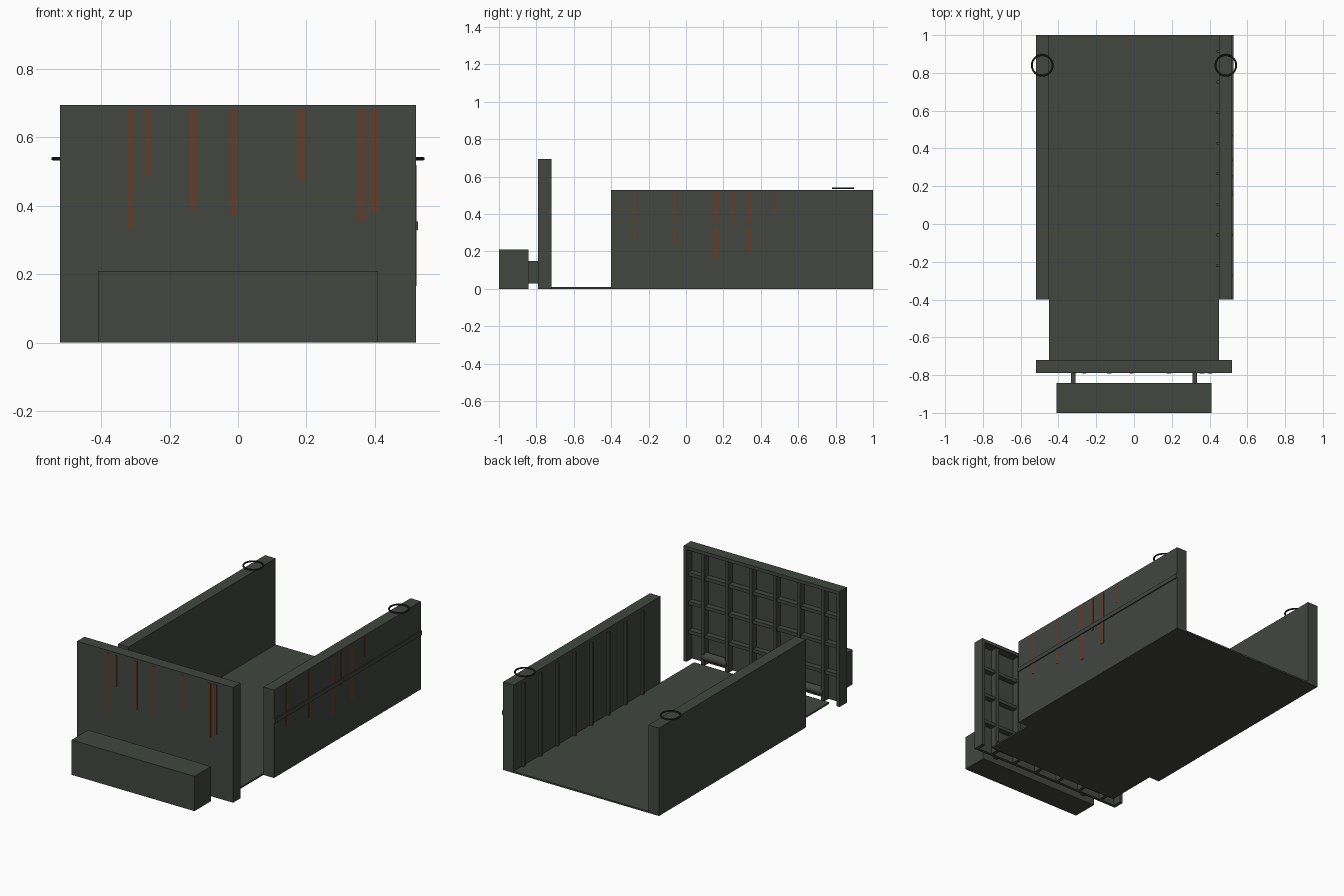
import bpy
import math

if "Cube" in bpy.data.objects:
    bpy.data.objects.remove(bpy.data.objects["Cube"], do_unlink=True)


def make_material(name, rgb):
    mat = bpy.data.materials.new(name)
    mat.use_nodes = True
    color = (*rgb, 1)
    mat.diffuse_color = color
    mat.node_tree.nodes["Principled BSDF"].inputs["Base Color"].default_value = color
    return mat


PAINT = make_material("grey green paint", (0.054, 0.061, 0.051))
RUST = make_material("rust brown", (0.117, 0.048, 0.024))
IRON = make_material("dark iron", (0.02, 0.021, 0.019))


def box(name, x, y, z, mat=PAINT):
    """Box spanning the given (low, high) ranges."""
    bpy.ops.mesh.primitive_cube_add(size=1)
    ob = bpy.context.object
    ob.name = name
    spans = (x, y, z)
    for v in ob.data.vertices:
        v.co = [s[0] if c < 0 else s[1] for c, s in zip(v.co, spans)]
    ob.data.materials.append(mat)
    return ob


def around(center, width):
    return (center - width / 2, center + width / 2)


# Floor and side walls
HALF, INNER = 0.52, 0.45
box("floor", (-INNER, INNER), (-0.72, 1), (0, 0.01))
box("right_wall", (-HALF, -INNER), (-0.4, 1), (0, 0.53))
box("left_wall", (INNER, HALF), (-0.4, 1), (0, 0.53))
box("left_wall_rail", (HALF, 0.527), (-0.4, 1), (0.33, 0.355))
for i in range(8):
    box("left_wall_rib", (0.436, INNER), around(-0.22 + i * 0.162, 0.014), (0.01, 0.51))

# Front gate: thin plate, rim and a grid of stiffeners behind it
GATE_TOP, FRONT, BACK = 0.695, -0.79, -0.72
box("gate_plate", (-HALF, HALF), (FRONT, -0.772), (0, GATE_TOP))
box("gate_top_flange", (-HALF, HALF), (-0.772, BACK), (GATE_TOP - 0.02, GATE_TOP))
for side in (-1, 1):
    edges = sorted((side * (HALF - 0.02), side * HALF))
    box("gate_side_flange", edges, (-0.772, BACK), (0, GATE_TOP - 0.02))
for i in range(6):
    box("gate_vertical_rib", around(-0.4 + i * 0.16, 0.02), (-0.772, -0.728), (0, GATE_TOP - 0.02))
for i in range(1, 4):
    box("gate_cross_rib", (-0.5, 0.5), (-0.772, -0.738), around(i * GATE_TOP / 4, 0.02))

# Bumper, its arms and the hinge barrels
box("bumper", (-0.41, 0.41), (-1, -0.843), (0, 0.21))
for side in (-1, 1):
    box("bumper_arm", around(side * 0.322, 0.025), (-0.843, FRONT), (0.03, 0.15))
    bpy.ops.mesh.primitive_cylinder_add(
        vertices=16, radius=0.025, depth=0.16,
        location=(side * 0.32, -0.747, 0.05), rotation=(0, math.pi / 2, 0))
    barrel = bpy.context.object
    barrel.name = "hinge_barrel"
    barrel.data.materials.append(PAINT)
    bpy.ops.object.shade_smooth_by_angle()

    # Lifting ring lying on the wall
    bpy.ops.mesh.primitive_torus_add(
        major_segments=32, minor_segments=8, major_radius=0.055, minor_radius=0.005,
        location=(side * 0.486, 0.84, 0.538))
    ring = bpy.context.object
    ring.name = "lifting_ring"
    ring.data.materials.append(IRON)
    bpy.ops.object.shade_smooth_by_angle()

# Rust streaks on the gate: position, lower end, width
for x, low, width in ((-0.315, 0.33, 0.016), (-0.263, 0.49, 0.017), (-0.13, 0.39, 0.024),
                      (-0.012, 0.37, 0.02), (0.185, 0.475, 0.024), (0.36, 0.355, 0.024),
                      (0.4, 0.38, 0.024)):
    box("gate_rust_streak", around(x, width), (FRONT - 0.002, FRONT), (low, 0.68), RUST)

# Rust streaks on the left wall
for y, low, width in ((-0.275, 0.265, 0.018), (-0.06, 0.235, 0.018), (0.16, 0.165, 0.028),
                      (0.25, 0.315, 0.02), (0.34, 0.19, 0.026), (0.47, 0.4, 0.012)):
    box("wall_rust_streak", (HALF, HALF + 0.002), around(y, width), (low, 0.52), RUST)
